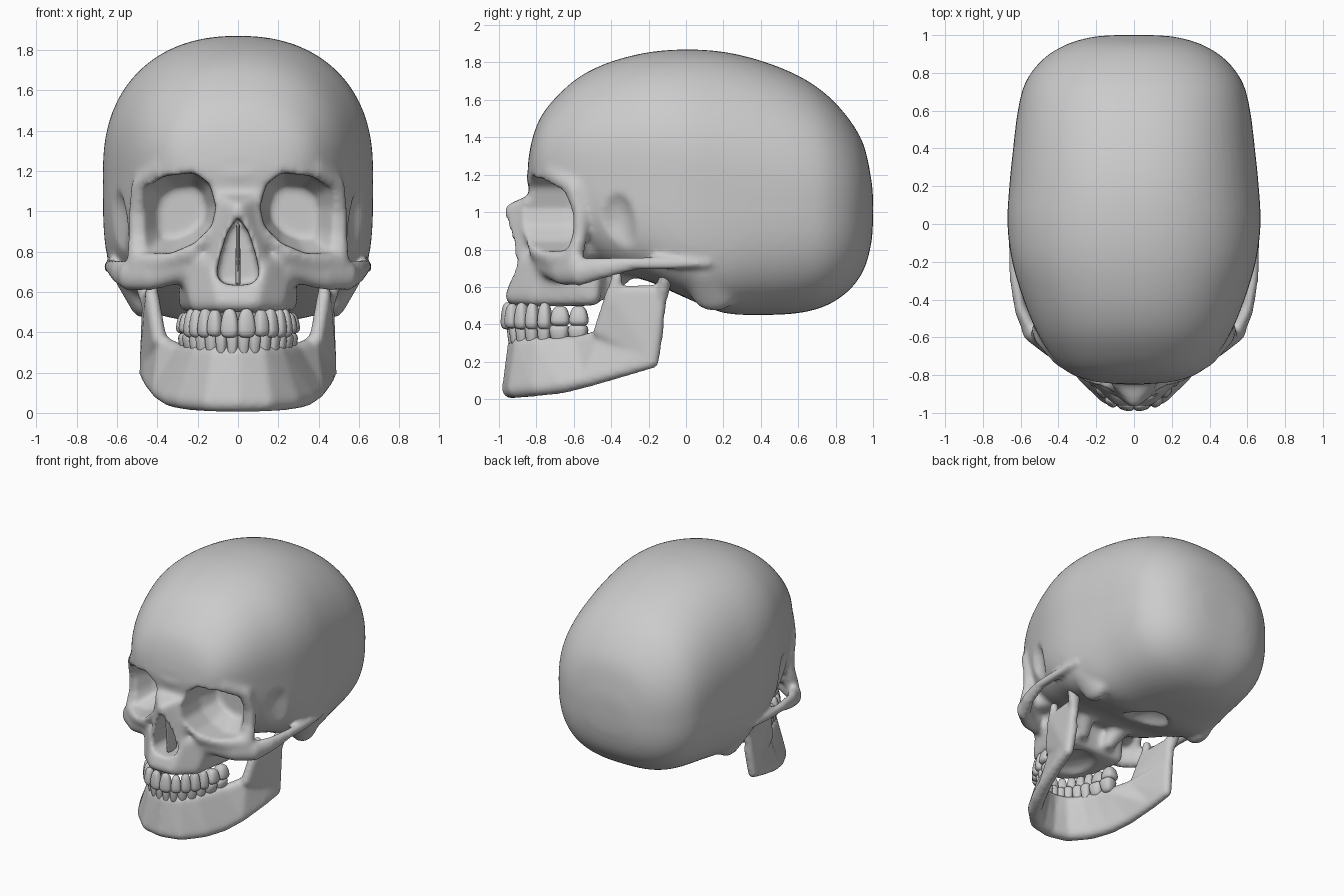
import bpy, bmesh, math
from mathutils import Vector

if "Cube" in bpy.data.objects:
    bpy.data.objects.remove(bpy.data.objects["Cube"])

# ---------- helpers ----------
_b = bmesh.new()
bmesh.ops.create_icosphere(_b, subdivisions=3, radius=1)
BALL = [v.co.copy() for v in _b.verts]
_b.free()


def hull(bm, pts):
    """Convex skin around balls given as (x, y, z, r) or (x, y, z, rx, ry, rz)."""
    t = bmesh.new()
    for p in pts:
        r = p[3:] if len(p) == 6 else (p[3],) * 3
        for d in BALL:
            t.verts.new((p[0] + d.x * r[0], p[1] + d.y * r[1], p[2] + d.z * r[2]))
    bmesh.ops.convex_hull(t, input=t.verts[:])
    bmesh.ops.delete(t, geom=[v for v in t.verts if not v.link_faces], context='VERTS')
    bmesh.ops.recalc_face_normals(t, faces=t.faces[:])
    me = bpy.data.meshes.new("tmp")
    t.to_mesh(me)
    t.free()
    bm.from_mesh(me)
    bpy.data.meshes.remove(me)


def flip(pts):
    return [(-p[0],) + tuple(p[1:]) for p in pts]


def both(bm, pts):
    hull(bm, pts)
    hull(bm, flip(pts))


def middle(bm, pts):
    hull(bm, pts + flip(pts))


def chain(bm, pts):
    for a, b in zip(pts, pts[1:]):
        both(bm, [a, b])


def make(name, bm):
    me = bpy.data.meshes.new(name)
    bm.to_mesh(me)
    bm.free()
    me.shade_smooth()
    ob = bpy.data.objects.new(name, me)
    bpy.context.collection.objects.link(ob)
    return ob


def bake(ob):
    bpy.context.view_layer.update()
    dg = bpy.context.evaluated_depsgraph_get()
    me = bpy.data.meshes.new_from_object(ob.evaluated_get(dg))
    ob.modifiers.clear()
    ob.data = me
    me.shade_smooth()


def fuse(ob, voxel, smooth=0):
    m = ob.modifiers.new("fuse", 'REMESH')
    m.mode = 'VOXEL'
    m.voxel_size = voxel
    if smooth:
        s = ob.modifiers.new("soften", 'SMOOTH')
        s.factor = 0.5
        s.iterations = smooth
    bake(ob)


# ---------- braincase: sections along y (y, bottom, top, half width) ----------
S = [(-.845, 1.15, 1.27, .12), (-.82, 1.05, 1.40, .27), (-.77, .95, 1.52, .37), (-.68, .85, 1.63, .45),
     (-.56, .76, 1.73, .52), (-.4, .68, 1.805, .585), (-.2, .63, 1.855, .645), (0, .54, 1.87, .67),
     (.2, .46, 1.857, .66), (.4, .45, 1.81, .64), (.6, .46, 1.73, .615), (.75, .50, 1.63, .575),
     (.87, .58, 1.50, .485), (.95, .69, 1.36, .36), (.99, .83, 1.18, .22), (1.0, .95, 1.08, .10)]
bm = bmesh.new()
rings, N = [], 64
for i in range(len(S) - 1):
    p0, p1, p2, p3 = (Vector(S[max(0, min(len(S) - 1, i + k))]) for k in (-1, 0, 1, 2))
    for j in range(4 if i < len(S) - 2 else 5):
        t = j / 4
        y, zb, zt, w = 0.5 * (2 * p1 + (p2 - p0) * t + (2 * p0 - 5 * p1 + 4 * p2 - p3) * t * t
                              + (3 * p1 - p0 - 3 * p2 + p3) * t ** 3)
        zc, h, ring = (zb + zt) / 2, (zt - zb) / 2, []
        low = 2.7 + 1.8 * math.exp(-((y + .1) / .4) ** 2)     # squarer sides above the ears
        for k in range(N):
            a = 2 * math.pi * k / N
            c, s = math.cos(a), math.sin(a)
            e = 2 / (2.25 if s > 0 else low)
            ring.append(bm.verts.new((math.copysign(abs(c) ** e, c) * w, y,
                                      zc + math.copysign(abs(s) ** e, s) * h)))
        rings.append(ring)
for a, b in zip(rings, rings[1:]):
    for k in range(N):
        bm.faces.new((a[k], a[(k + 1) % N], b[(k + 1) % N], b[k]))
bm.faces.new(rings[0])
bm.faces.new(rings[-1])
bmesh.ops.recalc_face_normals(bm, faces=bm.faces[:])

# ---------- face mass ----------
middle(bm, [(.12, -.79, 1.05, .05), (.40, -.62, 1.1, .06), (.40, -.60, .80, .06),
            (.20, -.75, .80, .06), (.32, -.45, .80, .06)])
# brow, side rim and lower rim of the eye sockets
chain(bm, [(0, -.80, 1.18, .055), (.2, -.785, 1.22, .055), (.38, -.705, 1.205, .055), (.48, -.60, 1.13, .05),
           (.505, -.565, 1.0, .04), (.505, -.565, .88, .04), (.50, -.60, .75, .05), (.38, -.70, .75, .05),
           (.24, -.79, .79, .05), (.13, -.84, .93, .04), (.09, -.835, 1.05, .04)])
# nose bridge and frame
middle(bm, [(0, -.935, 1.01, .038), (.09, -.83, 1.06, .03), (.12, -.86, .68, .035), (.05, -.88, .65, .03)])
# upper jaw
middle(bm, [(.08, -.915, .55, .05), (.19, -.81, .545, .05), (.25, -.50, .545, .045),
            (.12, -.85, .73, .05), (.24, -.72, .76, .05), (.24, -.48, .76, .05)])
# cheekbone
chain(bm, [(.24, -.75, .72, .06), (.33, -.70, .70, .06, .06, .07), (.43, -.66, .68, .05, .05, .075),
           (.55, -.57, .68, .045, .05, .075)])
# bone behind the upper jaw, and bump behind the ear
both(bm, [(.12, -.42, .58, .05), (.17, -.33, .72, .08)])
both(bm, [(.54, .10, .70, .08, .12, .10), (.47, .15, .56, .07, .12, .09)])
skull = make("skull", bm)
fuse(skull, .016, 4)

# ---------- hollows ----------
bm = bmesh.new()
orbit = [(.12, 1.02), (.15, 1.13), (.22, 1.18), (.36, 1.165), (.45, 1.11), (.48, 1.02), (.475, .88),
         (.45, .805), (.34, .80), (.22, .85), (.14, .93)]
both(bm, [(x, y, z, .01) for x, z in orbit for y in (-1.1, -.64)]
     + [(.24 + (x - .24) * .62, -.49, 1.0 + (z - 1.0) * .65, .01) for x, z in orbit])
nose = [(0, .96), (.045, .89), (.08, .78), (.098, .69), (.075, .65), (0, .64)]
middle(bm, [(x, y, z, .008) for x, z in nose for y in (-1.1, -.70)])
both(bm, [(.69, -.34, .78, .13, .12, .16), (.69, -.39, .94, .15, .13, .22)])   # temple
hull(bm, [(0, -.68, .47, .16, .20, .08)])              # palate
hull(bm, [(0, .10, .45, .16, .20, .14)])               # spine opening
cutter = make("hollow_cutter", bm)
cutter.hide_render = True
m = skull.modifiers.new("hollows", 'BOOLEAN')
m.operation = 'DIFFERENCE'
m.solver = 'EXACT'
m.object = cutter
bake(skull)
bpy.data.objects.remove(cutter)

# ---------- cheek arches, fused on after the temples are hollowed ----------
bm = bmesh.new()
bm.from_mesh(skull.data)
chain(bm, [(.54, -.57, .68, .045, .05, .075), (.60, -.45, .70, .032, .05, .058), (.63, -.28, .725, .03, .05, .036),
           (.635, -.10, .725, .03, .05, .034), (.635, .10, .725, .02, .04, .02)])
bm.to_mesh(skull.data)
bm.free()
fuse(skull, .016, 7)

# ---------- septum inside the nose ----------
bm = bmesh.new()
hull(bm, [(0, -.82, .65, .013, .06, .02), (0, -.84, .92, .010, .06, .02)])
make("nasal_septum", bm)

# ---------- lower jaw: lower edge and upper edge of each station ----------
J = [((0, -.935, .053, .05), (0, -.91, .29, .045)),
     ((.14, -.905, .055, .05), (.11, -.88, .29, .045)),
     ((.26, -.79, .065, .05), (.19, -.79, .29, .045)),
     ((.33, -.66, .08, .05), (.235, -.69, .29, .045)),
     ((.385, -.52, .11, .045), (.28, -.57, .295, .045)),
     ((.43, -.33, .16, .04), (.36, -.45, .33, .045)),
     ((.455, -.18, .20, .036), (.44, -.15, .40, .036))]
bm = bmesh.new()
for a, b in zip(J, J[1:]):
    both(bm, list(a + b))
both(bm, [(.455, -.18, .22, .035), (.44, -.13, .58, .035), (.39, -.46, .36, .037), (.425, -.395, .57, .035)])
both(bm, [(.425, -.395, .50, .035), (.43, -.37, .655, .032)])
both(bm, [(.45, -.13, .55, .035), (.465, -.105, .67, .06, .038, .04)])
jaw = make("lower_jaw", bm)
fuse(jaw, .014, 10)


# ---------- teeth ----------
def along(path, s):
    if s < 0:
        p = along(path, -s)
        return Vector((-p.x, p.y))
    for a, b in zip(path, path[1:]):
        a, b = Vector(a), Vector(b)
        d = (b - a).length
        if s <= d:
            return a.lerp(b, s / d)
        s -= d
    return b + (b - a) / d * s


def teeth(name, path, widths, z, h, root):
    bm = bmesh.new()
    s = 0
    for i, w in enumerate(widths):
        for side in (1, -1):
            c = (s + w / 2) * side
            p = along(path, c)
            t = along(path, c + .04) - along(path, c - .04)
            ang = math.atan2(t.y, t.x)
            depth = .075 + .007 * i
            hh = h * (.75 if i > 4 else .92 if i == 1 else 1)
            new = bmesh.ops.create_uvsphere(bm, u_segments=16, v_segments=10, radius=1)['verts']
            for v in new:
                a, b, e = (math.copysign(abs(q) ** .68, q) for q in v.co)
                k = .86 - .2 * e * root
                x, y = a * w * .58 * k, b * depth * .5 * k
                v.co = (p.x + x * math.cos(ang) - y * math.sin(ang),
                        p.y + x * math.sin(ang) + y * math.cos(ang), z + e * hh / 2)
        s += w
    return make(name, bm)


teeth("upper_teeth", [(0, -.965), (.11, -.935), (.19, -.84), (.24, -.71), (.26, -.52)],
      (.085, .07, .07, .07, .07, .10, .10), .445, .145, 1)
teeth("lower_teeth", [(0, -.93), (.10, -.90), (.18, -.80), (.225, -.67), (.26, -.48)],
      (.055, .055, .065, .07, .07, .10, .10), .345, .15, -1)
